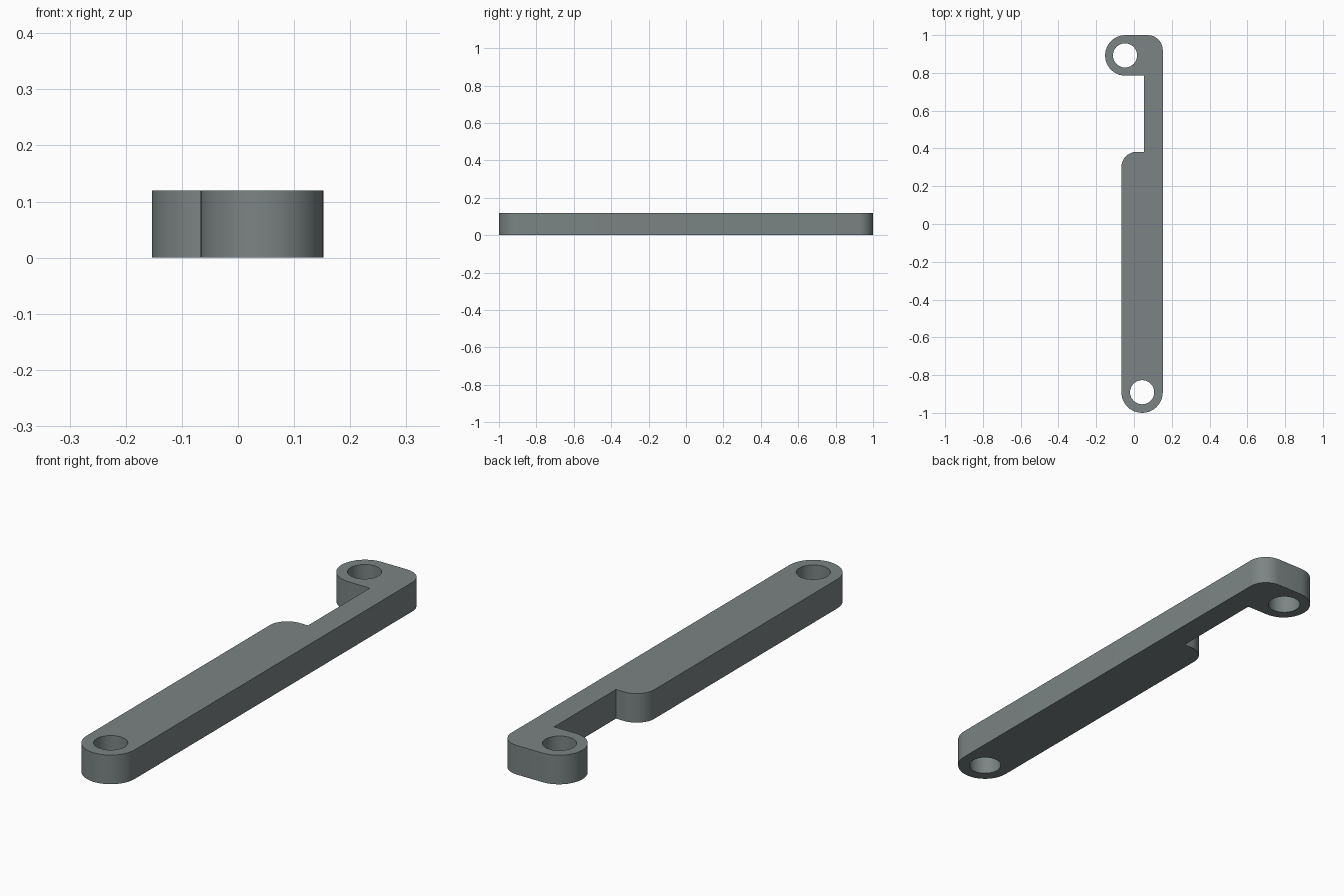
import bpy, bmesh, math

if "Cube" in bpy.data.objects:
    bpy.data.objects.remove(bpy.data.objects["Cube"])

HEIGHT = 0.12


def arc(cx, cy, r, start, end, steps):
    """Points on an arc, angles in degrees."""
    angles = [math.radians(start + (end - start) * i / steps) for i in range(steps + 1)]
    return [(cx + r * math.cos(a), cy + r * math.sin(a)) for a in angles]


def hole(cx, cy, r, steps=32):
    return arc(cx, cy, r, 0, 360, steps)[:-1]


# Outline, counter-clockwise: rounded lower end, long side, top corner,
# hooked eye, narrow neck, rounded shoulder
outline = (
    arc(0.043, -0.8905, 0.1095, 180, 360, 20)
    + arc(0.0725, 0.92, 0.08, 0, 90, 8)
    + arc(-0.0455, 0.8925, 0.1075, 90, 270, 20)
    + [(0.052, 0.785), (0.052, 0.382)]
    + arc(0.0135, 0.302, 0.08, 90, 180, 8)
)
loops = [outline, hole(0.043, -0.8905, 0.064), hole(-0.0475, 0.8925, 0.064)]

# Flat filled profile with two pin holes, extruded to thickness
curve = bpy.data.curves.new("link_arm", "CURVE")
curve.dimensions = "2D"
curve.fill_mode = "BOTH"
curve.extrude = HEIGHT / 2
for points in loops:
    spline = curve.splines.new("POLY")
    spline.points.add(len(points) - 1)
    for p, (x, y) in zip(spline.points, points):
        p.co = (x, y, 0, 1)
    spline.use_cyclic_u = True

arm = bpy.data.objects.new("link_arm", curve)
bpy.context.collection.objects.link(arm)
bpy.context.view_layer.objects.active = arm
arm.select_set(True)
bpy.ops.object.convert(target="MESH")
arm = bpy.context.view_layer.objects.active

# Weld caps to walls and stand the part on the ground
bm = bmesh.new()
bm.from_mesh(arm.data)
bmesh.ops.remove_doubles(bm, verts=bm.verts, dist=0.0001)
bmesh.ops.translate(bm, verts=bm.verts, vec=(0, 0, HEIGHT / 2))
bmesh.ops.recalc_face_normals(bm, faces=bm.faces)
bm.to_mesh(arm.data)
bm.free()
bpy.ops.object.shade_smooth_by_angle(angle=math.radians(30))

# Plain grey finish
grey = bpy.data.materials.new("slate grey")
grey.diffuse_color = (0.2, 0.23, 0.23, 1)
grey.use_nodes = True
grey.node_tree.nodes["Principled BSDF"].inputs["Base Color"].default_value = grey.diffuse_color
arm.data.materials.clear()
arm.data.materials.append(grey)
